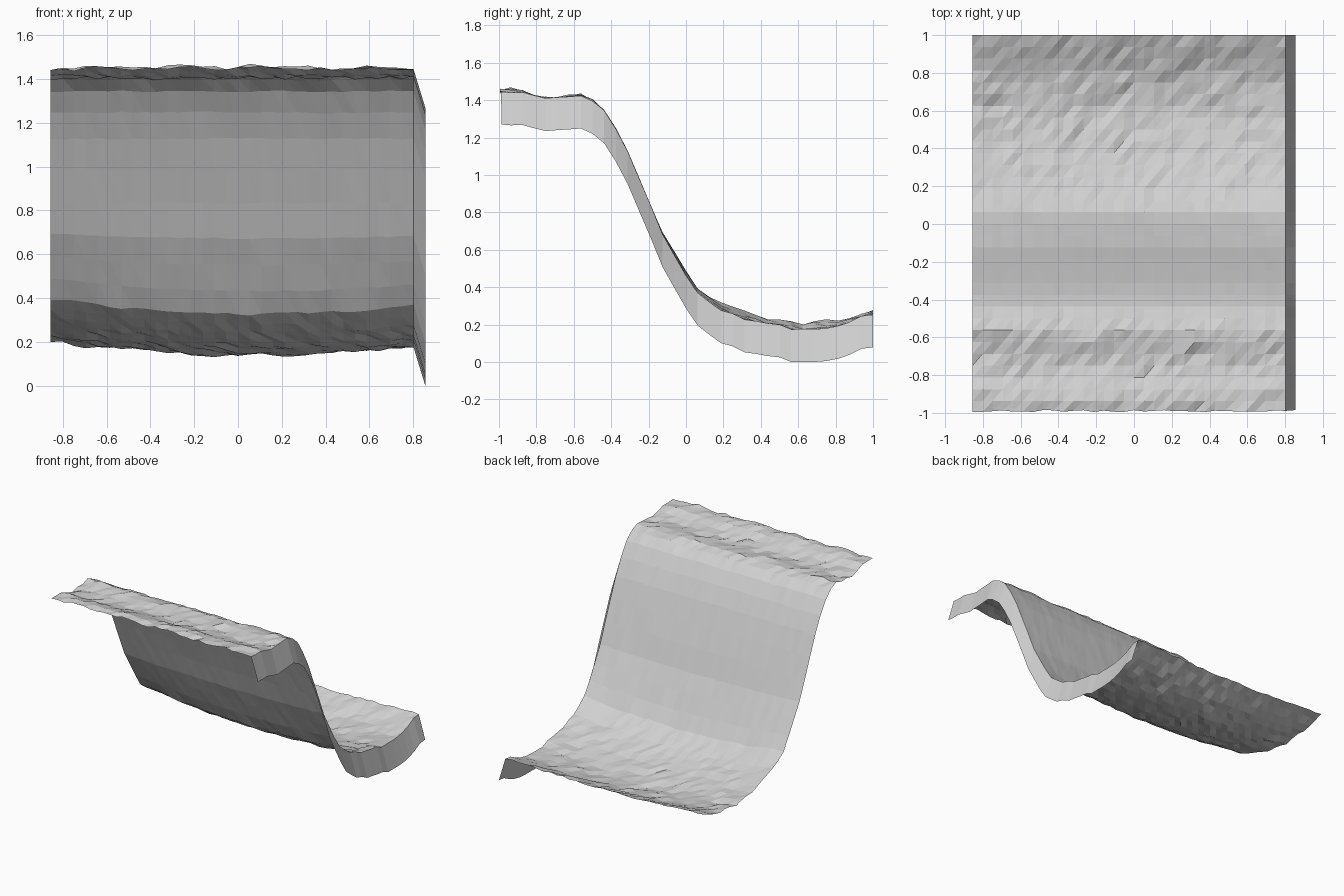
import bpy
import bmesh
import random
from mathutils import Vector, noise

random.seed(4)
cube = bpy.data.objects.get("Cube")
if cube:
    bpy.data.objects.remove(cube, do_unlink=True)

# Flat grey of the whole surface
mat = bpy.data.materials.new("light grey")
mat.use_nodes = True
grey = (0.63, 0.63, 0.63, 1)
mat.diffuse_color = grey
mat.node_tree.nodes["Principled BSDF"].inputs["Base Color"].default_value = grey

# Slope section from the front (high) to the back (low): y, z
PROFILE = [(-1, 1.45), (-0.9, 1.46), (-0.8, 1.415), (-0.72, 1.405),
           (-0.6, 1.425), (-0.56, 1.425), (-0.5, 1.4), (-0.44, 1.35),
           (-0.375, 1.25), (-0.31, 1.125), (-0.25, 0.985), (-0.125, 0.69),
           (0, 0.475), (0.06, 0.382), (0.125, 0.335), (0.2, 0.29),
           (0.4, 0.222), (0.6, 0.19), (0.8, 0.205), (1, 0.267)]
HALF_X = 0.855
CELLS = 32
SKIRT_DROP = 0.175


def section(y):
    """Height and steepness of the section at y."""
    for (y0, z0), (y1, z1) in zip(PROFILE, PROFILE[1:]):
        if y <= y1:
            slope = (z1 - z0) / (y1 - y0)
            return z0 + slope * (y - y0), abs(slope)
    return PROFILE[-1][1], 0


def height(x, y):
    z, slope = section(y)
    # The low ground sags towards its middle
    low = min(1, max(0, (y + 0.2) / 0.25)) - max(0, y - 0.7) * 2
    sag = 0.05 * low * (1 - ((x - 0.1) / 0.8) ** 2)
    # Uneven ground, calmer on the steep face
    calm = 1 / (1 + slope)
    bumps = 0.014 * noise.noise(Vector((x * 6, y * 9, 2)))
    bumps += random.uniform(-0.01, 0.01)
    return z - sag + bumps * calm


# Terrain grid, whose last column hangs down as a skirt
bm = bmesh.new()
rows = []
for j in range(CELLS + 1):
    y = -1 + 2 * j / CELLS
    row = []
    for i in range(CELLS + 1):
        x = -HALF_X + 2 * HALF_X * i / CELLS
        if i == CELLS:
            z = row[-1].co.z - SKIRT_DROP
        else:
            z = height(x, y)
        edge = random.uniform(0.004, 0.016) if j == 0 else 0
        row.append(bm.verts.new((x, y + edge, z)))
    rows.append(row)

# Two triangles per cell, all split along the same diagonal
for near, far in zip(rows, rows[1:]):
    for i in range(CELLS):
        a, b, c, d = near[i], near[i + 1], far[i + 1], far[i]
        bm.faces.new((a, b, c))
        bm.faces.new((a, c, d))

# Stand the lowest point on the ground
lowest = min(v.co.z for v in bm.verts)
bmesh.ops.translate(bm, verts=bm.verts, vec=(0, 0, -lowest))

mesh = bpy.data.meshes.new("terrain_slope")
bm.to_mesh(mesh)
bm.free()
mesh.materials.append(mat)
terrain = bpy.data.objects.new("terrain_slope", mesh)
bpy.context.collection.objects.link(terrain)
